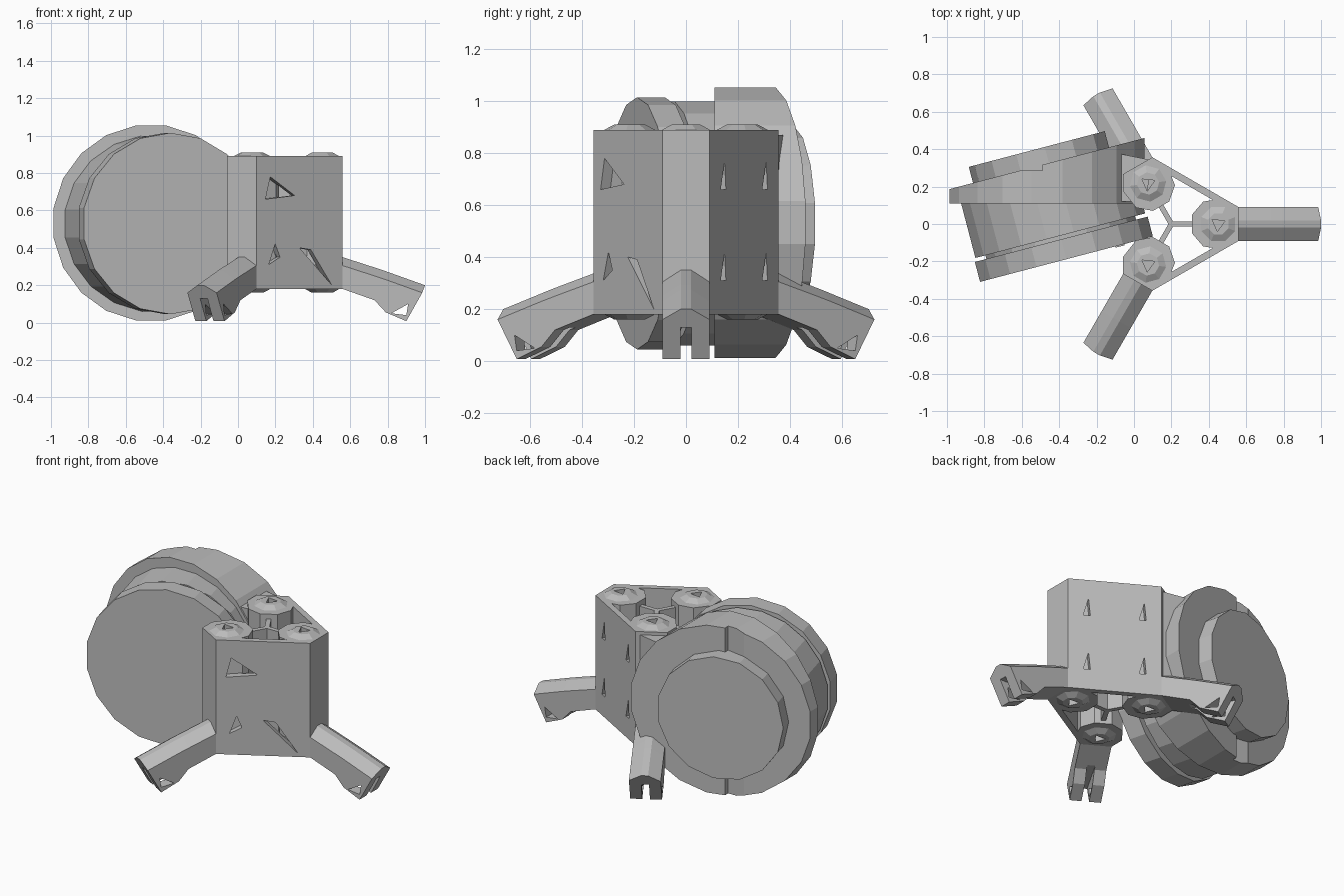
import bpy, bmesh
from math import cos, sin, pi, radians
from mathutils import Matrix, Vector

cube = bpy.data.objects.get("Cube")
if cube:
    bpy.data.objects.remove(cube, do_unlink=True)

grey = bpy.data.materials.new("plain grey")
grey.use_nodes = True
color = (0.5, 0.5, 0.5, 1)
grey.diffuse_color = color
grey.node_tree.nodes["Principled BSDF"].inputs["Base Color"].default_value = color

HUB = Matrix.Translation((0.2, 0, 0))      # axis of the three-way body
BOTTOM, TOP = 0.18, 0.89


def turn(deg):
    return HUB @ Matrix.Rotation(radians(deg), 4, 'Z')


def loft(name, sections, matrix=Matrix()):
    """Closed solid through equally long loops of points."""
    bm = bmesh.new()
    loops = [[bm.verts.new(matrix @ Vector(p)) for p in s] for s in sections]
    n = len(loops[0])
    for a, b in zip(loops, loops[1:]):
        for i in range(n):
            j = (i + 1) % n
            bm.faces.new((a[i], a[j], b[j], b[i]))
    bm.faces.new(loops[0])
    bm.faces.new(loops[-1])
    bmesh.ops.recalc_face_normals(bm, faces=bm.faces)
    mesh = bpy.data.meshes.new(name)
    bm.to_mesh(mesh)
    bm.free()
    mesh.materials.append(grey)
    obj = bpy.data.objects.new(name, mesh)
    bpy.context.collection.objects.link(obj)
    return obj


def prism(name, outline, low, high, matrix=Matrix()):
    return loft(name, [[(x, y, z) for x, y in outline] for z in (low, high)], matrix)


def box(name, x0, x1, y0, y1, z0, z1, matrix=Matrix()):
    return prism(name, [(x0, y0), (x1, y0), (x1, y1), (x0, y1)], z0, z1, matrix)


def circle(r, n, phase=0.5):
    return [(r * cos(2 * pi * (i + phase) / n), r * sin(2 * pi * (i + phase) / n))
            for i in range(n)]


def cut(obj, cutters):
    """Subtract the cutters and throw them away."""
    bpy.context.view_layer.objects.active = obj
    for c in cutters:
        c.hide_render = True
        mod = obj.modifiers.new("cut", 'BOOLEAN')
        mod.operation = 'DIFFERENCE'
        mod.solver = 'EXACT'
        mod.object = c
        bpy.ops.object.modifier_apply(modifier=mod.name)
        bpy.data.objects.remove(c, do_unlink=True)


def wall_plane(deg):
    """Local x runs along the wall, y is up, z points outward."""
    return turn(deg) @ Matrix(((0, 0, 1, 0), (1, 0, 0, 0), (0, 1, 0, 0), (0, 0, 0, 1)))


# Triangular openings of each wall, as outlines along the wall
slits = [[(t - 0.02, z), (t + 0.02, z), (t + 0.01, z + 0.11)]
         for t in (-0.16, 0.16) for z in (0.31, 0.66)]
gashes = [[(-0.18, 0.78), (-0.21, 0.66), (-0.03, 0.68)],
          [(-0.15, 0.42), (-0.19, 0.31), (-0.12, 0.35)],
          [(0.0, 0.4), (0.07, 0.39), (0.2, 0.2)]]
openings = {60: slits, -60: gashes}


def wall_cutters():
    return [prism("opening_cutter", tri, 0.215, 0.3, wall_plane(deg))
            for deg, tris in openings.items() for tri in tris]


# Two thin walls; the third side stays open for the drum
for name, deg in (("back_wall", 60), ("front_wall", -60)):
    wall = box(name, 0.222, 0.258, -0.265, 0.265, BOTTOM, TOP, turn(deg))
    cut(wall, wall_cutters())

half = [(0.36, 0.09), (0.28, 0.136), (0.17, 0.12), (0.11, 0.05)]
corner = half + [(x, -y) for x, y in reversed(half)]

for name, deg in (("left", 0), ("back", 120), ("front", -120)):
    m = turn(deg)
    boss = m @ Matrix.Translation((0.25, 0, 0))

    # Corner column with screw pits at both ends
    column = prism(name + "_column", corner, BOTTOM, TOP, m)
    pit = circle(0.04, 3, 0.2)
    cut(column, wall_cutters() + [prism("pit_cutter", pit, a, b, boss)
                                  for a, b in ((0.8, 0.95), (0.1, 0.26))])
    for side, base, tip in (("top", TOP - 0.001, 0.91), ("bottom", BOTTOM + 0.001, 0.16)):
        cap = loft(f"{name}_{side}_boss",
                   [[(x, y, base) for x, y in circle(0.1, 8)],
                    [(x, y, tip) for x, y in circle(0.06, 8)]], boss)
        cut(cap, [prism("pit_cutter", pit, 0.1, 1.0, boss)])

    # Inner spoke
    box(name + "_spoke", 0.0, 0.13, -0.014, 0.014, 0.2, 0.86, m)

    # Ridged leg: radius and height of ridge, shoulder and underside
    stations = [((0.3, 0.385), (0.3, 0.335), (0.3, 0.19)),
                ((0.36, 0.35), (0.36, 0.305), (0.36, 0.18)),
                ((0.53, 0.295), (0.53, 0.25), (0.53, 0.12)),
                ((0.59, 0.275), (0.59, 0.23), (0.59, 0.055)),
                ((0.8, 0.2), (0.785, 0.16), (0.7, 0.008))]
    sections = []
    for ridge, shoulder, under in stations:
        outline = [(-0.09, under), (-0.09, shoulder), (-0.02, ridge),
                   (0.02, ridge), (0.09, shoulder), (0.09, under)]
        sections.append([(r, y, z) for y, (r, z) in outline])
    leg = loft(name + "_leg", sections, m)
    sideways = m @ Matrix.Rotation(pi / 2, 4, 'X')
    cut(leg, [box("groove_cutter", 0.5, 0.9, -0.022, 0.022, -0.1, 0.13, m),
              prism("hole_cutter", [(0.62, 0.05), (0.7, 0.04), (0.71, 0.1)],
                    -0.2, 0.2, sideways)])

# Drum parts: local z is the drum axis, local x its width, local y up
tilt = radians(14.7)
DRUM = (Matrix.Translation((-0.375, -0.135, 0.53)) @ Matrix.Rotation(tilt, 4, 'Z')
        @ Matrix(((1, 0, 0, 0), (0, 0, 1, 0), (0, 1, 0, 0), (0, 0, 0, 1))))
prism("front_disc", circle(0.485, 18), -0.055, 0.055, DRUM)
prism("drum_core", circle(0.42, 18), 0.04, 0.1, DRUM)
prism("drum_barrel", circle(0.475, 20), 0.075, 0.4, DRUM)
prism("back_disc", circle(0.38, 15), 0.4, 0.555, DRUM)
box("disc_plate", 0.27, 0.32, -0.06, 0.05, -0.062, -0.05, DRUM)

# Wedge ring: straight front face, slanted back face
rim = [(x - 0.465, z + 0.533) for x, z in circle(0.527, 20)]
ring = loft("mount_ring", [[(x, 0.11, z) for x, z in rim],
                           [(x, 0.445 + x * 0.262, z) for x, z in rim]])
cut(ring, [box("slot_cutter", -0.6, -0.49, 0.285, 0.6, -0.1, 1.2)])

# Block joining the ring to the back column
prism("ring_bracket", [(-0.12, 0.12), (0.06, 0.12), (0.1, 0.34), (-0.1, 0.38)], 0.2, 0.87)
